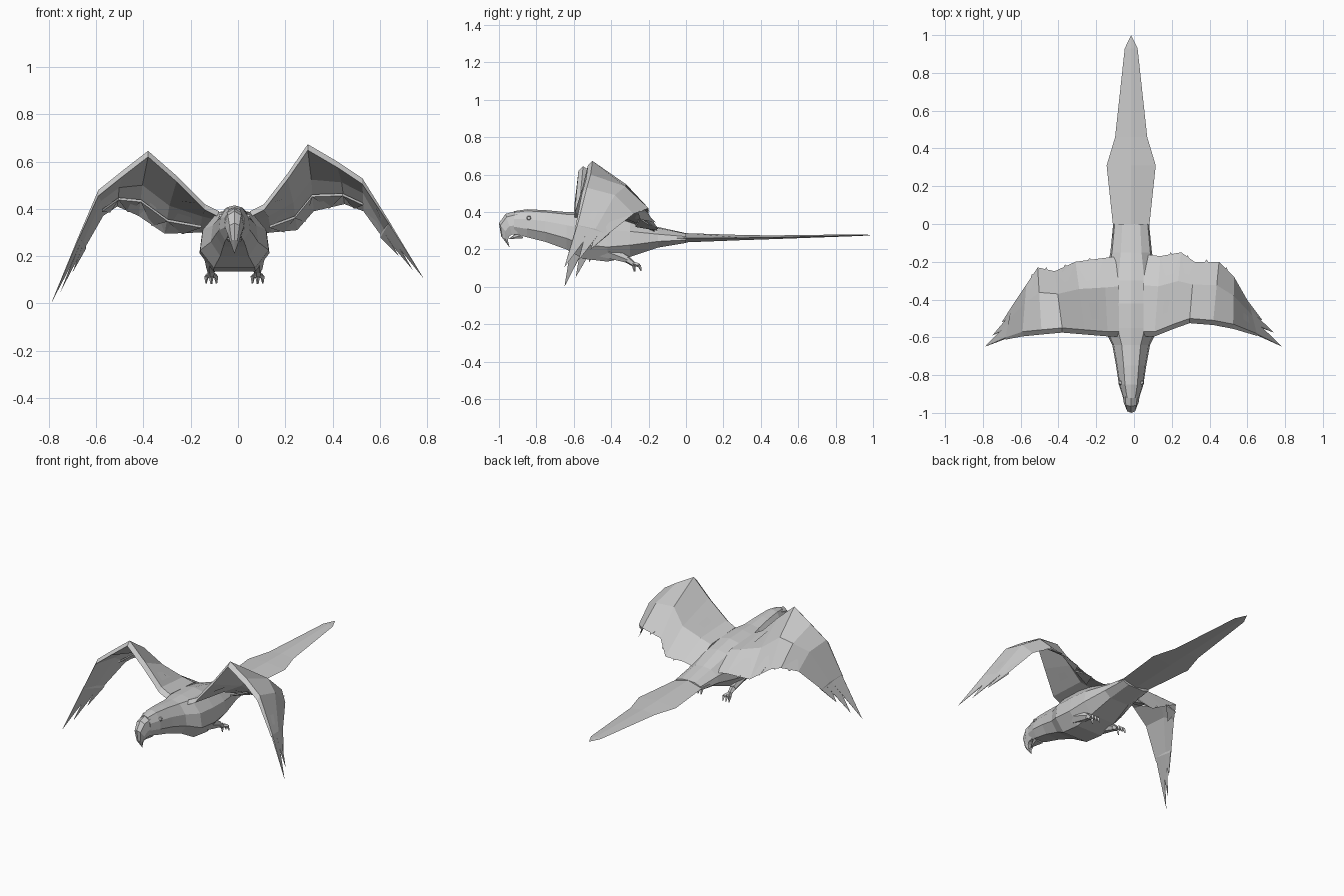
import bpy
import bmesh
import math
from mathutils import Vector

if "Cube" in bpy.data.objects:
    bpy.data.objects.remove(bpy.data.objects["Cube"], do_unlink=True)

AXIS_X = -0.015  # body centre line

plumage = bpy.data.materials.new("light_grey")
plumage.use_nodes = True
GREY = (0.6, 0.6, 0.6, 1.0)
plumage.diffuse_color = GREY
plumage.node_tree.nodes["Principled BSDF"].inputs["Base Color"].default_value = GREY


def finish(name, bm):
    """Turn a bmesh into a flat shaded object."""
    bmesh.ops.recalc_face_normals(bm, faces=bm.faces)
    mesh = bpy.data.meshes.new(name)
    bm.to_mesh(mesh)
    bm.free()
    mesh.materials.append(plumage)
    obj = bpy.data.objects.new(name, mesh)
    bpy.context.collection.objects.link(obj)
    return obj


def loft(name, rings, tip=None):
    """Skin a list of equal rings, closing the end with a cap or a point."""
    bm = bmesh.new()
    rows = [[bm.verts.new(p) for p in ring] for ring in rings]
    count = len(rows[0])
    for near, far in zip(rows, rows[1:]):
        for i in range(count):
            j = (i + 1) % count
            bm.faces.new((near[i], near[j], far[j], far[i]))
    bm.faces.new(rows[0])
    if tip is None:
        bm.faces.new(rows[-1])
    else:
        end = bm.verts.new(tip)
        for i in range(count):
            bm.faces.new((rows[-1][i], rows[-1][(i + 1) % count], end))
    return finish(name, bm)


def section(top, bottom, width, shape):
    """Symmetric cross-section between a top and a bottom (y, z) point."""
    half = []
    for across, up in shape:
        y = bottom[0] + (top[0] - bottom[0]) * up
        z = bottom[1] + (top[1] - bottom[1]) * up
        half.append((across * width, y, z))
    right = [Vector((AXIS_X + x, y, z)) for x, y, z in half]
    left = [Vector((AXIS_X - x, y, z)) for x, y, z in reversed(half) if x > 0]
    return right + left


def limb(name, start, end, r_start, r_end, sides=5):
    """Tapered straight segment between two points."""
    start, end = Vector(start), Vector(end)
    turn = (end - start).to_track_quat("Z", "Y")
    rings = []
    for centre, radius in ((start, r_start), (end, r_end)):
        ring = []
        for i in range(sides):
            a = math.tau * i / sides
            ring.append(centre + turn @ Vector((math.cos(a), math.sin(a), 0)) * radius)
        rings.append(ring)
    return loft(name, rings)


# Head and body
BODY_SHAPE = ((0, 1), (0.5, 0.94), (0.92, 0.65), (1, 0.3), (0.6, 0), (0, 0))
body_stations = (  # y, half width, bottom, top
    (-0.92, 0.043, 0.285, 0.405), (-0.85, 0.065, 0.265, 0.415),
    (-0.75, 0.08, 0.24, 0.41), (-0.64, 0.1, 0.2, 0.4),
    (-0.55, 0.145, 0.15, 0.4), (-0.42, 0.148, 0.135, 0.395),
    (-0.3, 0.14, 0.16, 0.37), (-0.15, 0.11, 0.21, 0.32),
    (0, 0.095, 0.235, 0.287))
loft("body", [section((y, top), (y, low), w, BODY_SHAPE)
              for y, w, low, top in body_stations])

# Long flat tail
TAIL_SHAPE = ((0, 1), (1, 0.45), (0, 0))
tail_stations = (
    (-0.12, 0.1, 0.22, 0.305), (0, 0.097, 0.238, 0.287), (0.31, 0.13, 0.25, 0.277),
    (0.46, 0.085, 0.255, 0.275), (0.93, 0.034, 0.272, 0.281))
loft("tail", [section((y, top), (y, low), w, TAIL_SHAPE)
              for y, w, low, top in tail_stations], tip=(AXIS_X, 1, 0.277))

# Hooked beak
BEAK_SHAPE = ((0, 1), (0.7, 0.85), (1, 0.4), (0.7, 0), (0, 0))
beak_stations = (
    ((-0.9, 0.408), (-0.9, 0.28), 0.046), ((-0.965, 0.39), (-0.93, 0.28), 0.04),
    ((-1, 0.34), (-0.945, 0.27), 0.03), ((-0.988, 0.27), (-0.953, 0.25), 0.018))
loft("upper_beak", [section(*s, BEAK_SHAPE) for s in beak_stations],
     tip=(AXIS_X, -0.943, 0.21))
loft("lower_beak", [section((-0.89, 0.3), (-0.87, 0.26), 0.035, BEAK_SHAPE)],
     tip=(AXIS_X, -0.95, 0.255))

# Wings: leading and trailing edge points in hundredths, root to feather base
left_lead = ((5, -57, 39), (11, -57, 42), (21, -53, 55), (29.5, -50, 67.3),
             (42, -51, 60), (52.5, -53, 53), (65, -58, 33))
left_trail = ((5, -16, 29), (14, -17, 30), (25, -15, 31), (32, -20, 39),
              (45, -20, 42), (53, -28, 39), (61, -42, 28))
left_tips = ((78.5, -65, 10.5), (74, -57.5, 14), (68, -51, 20))

right_lead = ((-8, -57, 39), (-14, -57, 42), (-26, -56, 54), (-38, -55, 64.5),
              (-49, -56, 56), (-59, -57, 48), (-68, -60, 27))
right_trail = ((-8, -17, 29), (-16, -18, 30), (-31, -20, 29.5), (-42, -25, 37),
               (-51, -23, 41), (-57, -32, 37), (-65, -44, 23))
right_tips = ((-79, -65, 0), (-75, -59, 5), (-70, -52, 13))


def points(table):
    return [Vector(p) / 100 for p in table]


def wing(side, lead, trail, tips):
    lead, trail = points(lead), points(trail)
    rings = []
    for i, (front, back) in enumerate(zip(lead, trail)):
        outer = i == len(lead) - 1
        arch = 0.01 if outer else 0.045
        thick = 0.012 if outer else 0.025
        mid = front.lerp(back, 0.6) + Vector((0, 0, arch))
        rings.append([front, mid, back, mid - Vector((0, 0, thick)),
                      front + Vector((0, -thick, -thick))])
    loft(side + "_wing", rings)

    # Tapering flight feathers fan out from the wing end
    spans = ((0, 0.5), (0.3, 0.75), (0.6, 1))
    for number, (span, tip) in enumerate(zip(spans, points(tips)), 1):
        base = []
        for t in span:
            inner = lead[-2].lerp(trail[-2], t)
            base.append(inner.lerp(lead[-1].lerp(trail[-1], t), 0.9))
        drop = Vector((0, -0.008, -0.012))
        a, b = base
        loft(f"{side}_flight_feather_{number}", [[a, b, b + drop, a + drop]], tip=tip)

    # Overlapping inner feathers give a ragged trailing edge
    for i in range(1, 5):
        a, b = trail[i], trail[i + 1]
        root = lead[i].lerp(a, 0.75), lead[i + 1].lerp(b, 0.75)
        drop = Vector((0, 0, -0.01))
        loft(f"{side}_cover_feather_{i}",
             [[root[0], root[1], root[1] + drop, root[0] + drop]],
             tip=a.lerp(b, 0.5) + Vector((0, 0.012, -0.005)))


wing("left", left_lead, left_trail, left_tips)
wing("right", right_lead, right_trail, right_tips)

# Eyes, legs and toes on both sides
for side, sign in (("left", 1), ("right", -1)):
    def at(x, y, z):
        return (AXIS_X + sign * x, y, z)

    limb(side + "_eye", at(0.05, -0.84, 0.365), at(0.066, -0.84, 0.368), 0.016, 0.009, 6)
    limb(side + "_thigh", at(0.085, -0.45, 0.2), at(0.098, -0.31, 0.145), 0.045, 0.02, 6)
    limb(side + "_shank", at(0.098, -0.32, 0.15), at(0.098, -0.275, 0.118), 0.02, 0.013)
    for number, spread in enumerate((-0.02, 0, 0.02), 1):
        knuckle = at(0.098 + spread, -0.25, 0.115)
        limb(f"{side}_toe_{number}", at(0.098, -0.285, 0.125), knuckle, 0.012, 0.01, 4)
        limb(f"{side}_claw_{number}", knuckle,
             at(0.098 + spread * 1.1, -0.24, 0.085), 0.01, 0.003, 4)
    limb(side + "_back_toe", at(0.098, -0.28, 0.12), at(0.098, -0.275, 0.082), 0.011, 0.004, 4)
